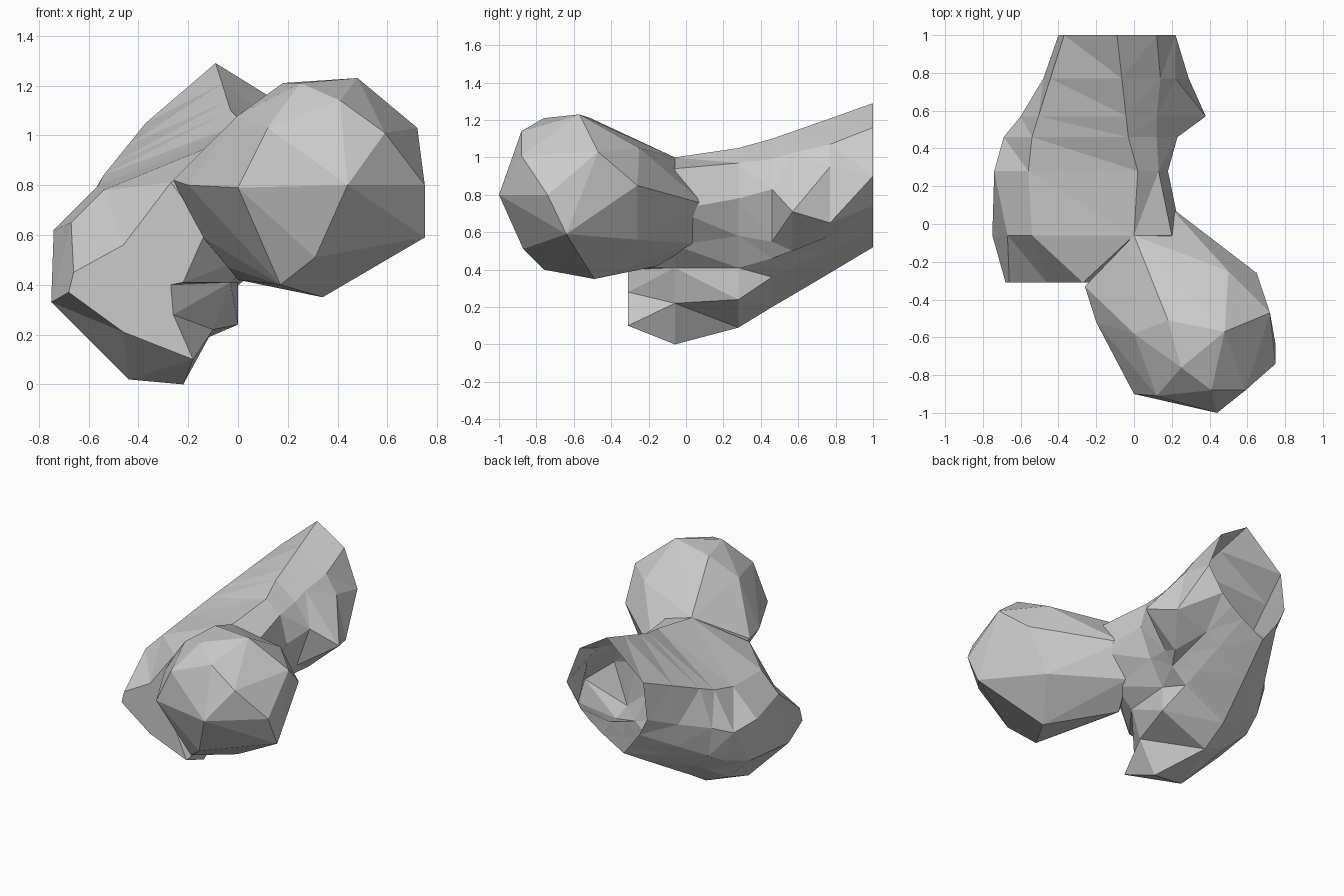
import bpy, bmesh

if "Cube" in bpy.data.objects:
    bpy.data.objects.remove(bpy.data.objects["Cube"])


def finish(bm, name):
    bmesh.ops.triangulate(bm, faces=bm.faces[:])
    mesh = bpy.data.meshes.new(name)
    bm.to_mesh(mesh)
    bm.free()
    ob = bpy.data.objects.new(name, mesh)
    bpy.context.collection.objects.link(ob)
    return ob


def loft(name, rings):
    """Skin closed (x, z) outlines placed along y; the last end is capped."""
    bm = bmesh.new()
    loops = [[bm.verts.new((x, y, z)) for x, z in pts] for y, pts in rings]
    n = len(loops[0])
    for a, b in zip(loops, loops[1:]):
        for i in range(n):
            j = (i + 1) % n
            bm.faces.new((a[i], a[j], b[j], b[i]))
    bm.faces.new(loops[-1])
    bmesh.ops.recalc_face_normals(bm, faces=bm.faces[:])
    return finish(bm, name)


def hull(name, pts, open_y):
    """Faceted lump around landmark points, left open beyond open_y."""
    bm = bmesh.new()
    vs = [bm.verts.new(p) for p in pts]
    bmesh.ops.convex_hull(bm, input=vs)
    loose = [v for v in bm.verts if not v.link_faces]
    bmesh.ops.delete(bm, geom=loose, context='VERTS')
    bmesh.ops.recalc_face_normals(bm, faces=bm.faces[:])
    hidden = [f for f in bm.faces if all(v.co.y > open_y for v in f.verts)]
    bmesh.ops.delete(bm, geom=hidden, context='FACES')
    return finish(bm, name)


def between(a, b, t, bulge):
    """Outline blended between a and b, with some points moved."""
    pts = [(p[0] + (q[0] - p[0]) * t, p[1] + (q[1] - p[1]) * t)
           for p, q in zip(a, b)]
    for i, p in bulge.items():
        pts[i] = p
    return pts


# Outlines of the open cut end and of the shaft's middle
end = [(-.09, 1.29), (.12, 1.16), (.22, .9), (.11, .74), (.03, .67), (-.06, .61),
       (-.22, .52), (-.28, .6), (-.34, .68), (-.4, .8), (-.37, 1.05)]
mid = [(-.03, 1.1), (.12, .99), (.23, .83), (.13, .55), (.07, .46), (-.04, .36),
       (-.35, .2), (-.5, .27), (-.63, .37), (-.69, .58), (-.54, .84)]

# Shaft with a pointed side bump, flaring into the large lower-left mass
loft("shaft_and_trochanter", [
    (1.0, end),
    (.77, between(mid, end, .57, {1: (.14, 1.07), 2: (.22, .95),
                                  3: (.29, .65), 9: (-.48, .7)})),
    (.57, between(mid, end, .2, {2: (.38, .71), 3: (.14, .5), 9: (-.6, .63)})),
    (.46, mid),
    (.28, [(.02, 1.05), (.13, .97), (.18, .78), (.1, .58), (0, .41), (0, .24),
           (-.35, .09), (-.52, .16), (-.69, .32), (-.74, .62), (-.56, .8)]),
    (-.06, [(0, 1.0), (.2, .94), (.25, .72), (.1, .53), (-.03, .41), (-.1, .22),
            (-.22, 0), (-.44, .02), (-.75, .33), (-.67, .65), (-.54, .78)]),
    (-.31, [(-.27, .81), (-.2, .72), (-.14, .59), (-.22, .41), (-.27, .4),
            (-.26, .28), (-.18, .1), (-.46, .21), (-.68, .37), (-.66, .45),
            (-.46, .56)]),
])

# Rounded head running back into the neck
hull("head_and_neck", [
    (.44, -1, .8), (.75, -.74, .8), (.75, -.64, .59), (.34, -.49, .35),
    (.31, -.87, .51), (.17, -.76, .4), (.12, -.91, 1.03), (0, -.9, .79),
    (.59, -.88, 1.01), (.41, -.88, 1.14), (.25, -.76, 1.21), (.48, -.57, 1.23),
    (.18, -.51, 1.21), (.72, -.47, 1.03), (.65, -.26, .85), (.5, -.25, 1.05),
    (.18, -.25, 1.07), (0, -.58, 1.08), (-.2, -.52, .8), (-.26, -.33, .82),
    (-.14, -.3, .59), (-.04, -.3, .47), (.5, -.26, .56), (.4, -.21, .75),
    (0, -.06, 1), (.27, -.1, .75), (.22, -.2, .5), (0, -.15, .42),
    (.09, .04, .54), (.18, .1, .75),
], -.11)
